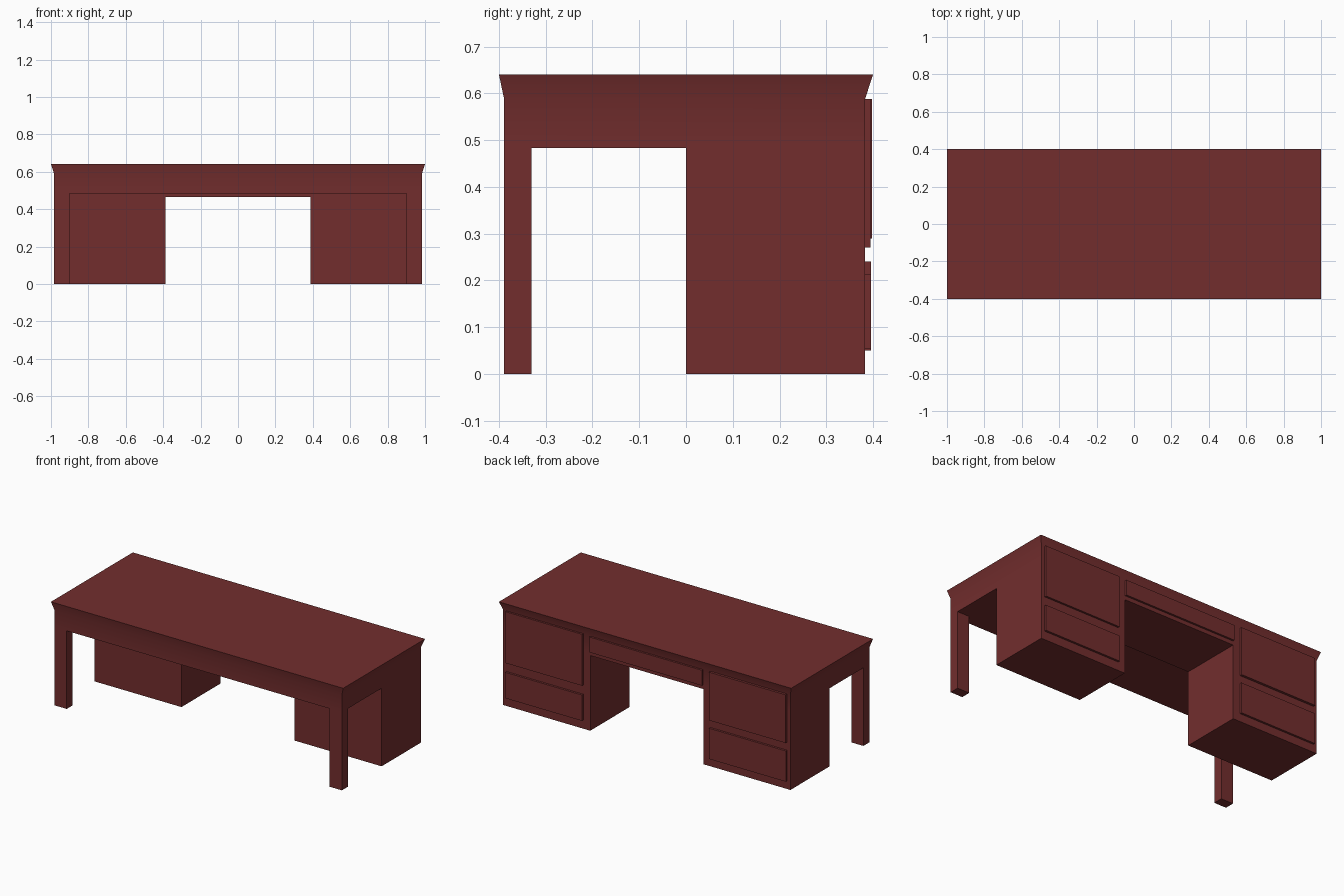
import bpy
import bmesh

cube = bpy.data.objects.get("Cube")
if cube:
    bpy.data.objects.remove(cube, do_unlink=True)

# One dark red wood for the whole desk
wood = bpy.data.materials.new("dark_red_wood")
wood.use_nodes = True
color = (0.17, 0.027, 0.027, 1)
wood.diffuse_color = color
wood.node_tree.nodes["Principled BSDF"].inputs["Base Color"].default_value = color


def loft(name, rings):
    """Closed solid through rectangles given as (x0, x1, y0, y1, z)."""
    bm = bmesh.new()
    loops = [[bm.verts.new((x, y, z)) for x, y in
              ((x0, y0), (x1, y0), (x1, y1), (x0, y1))]
             for x0, x1, y0, y1, z in rings]
    bm.faces.new(loops[0][::-1])
    bm.faces.new(loops[-1])
    for low, high in zip(loops, loops[1:]):
        for i in range(4):
            j = (i + 1) % 4
            bm.faces.new((low[i], low[j], high[j], high[i]))
    bmesh.ops.recalc_face_normals(bm, faces=bm.faces)
    mesh = bpy.data.meshes.new(name)
    bm.to_mesh(mesh)
    bm.free()
    mesh.materials.append(wood)
    obj = bpy.data.objects.new(name, mesh)
    bpy.context.collection.objects.link(obj)
    return obj


def box(name, x, y, z):
    x = sorted(x)
    return loft(name, [(*x, *y, level) for level in z])


SIDE, FRONT, BACK = 0.983, -0.389, 0.383
APRON, FLARE, TOP = 0.483, 0.588, 0.64

# Apron and flared desktop
desktop = loft("desktop", [(-SIDE, SIDE, FRONT, BACK, APRON),
                           (-SIDE, SIDE, FRONT, BACK, FLARE),
                           (-1, 1, -0.4, 0.4, TOP)])
bpy.context.view_layer.objects.active = desktop
desktop.select_set(True)
bpy.ops.object.shade_smooth_by_angle(angle=0.52)

# Legs and drawer pedestals on both sides
for side, s in (("left", 1), ("right", -1)):
    box(side + "_leg", (s * 0.9, s * SIDE), (FRONT, -0.33), (0, APRON))
    box(side + "_pedestal", (s * 0.387, s * SIDE), (0, BACK), (0, APRON))

# Rail under the middle drawer
box("kneehole_rail", (-0.387, 0.387), (0, BACK), (0.465, APRON))

# Drawer fronts on the back face
drawers = [("left_upper_drawer", 0.435, 0.96, 0.395, 0.27, FLARE),
           ("left_lower_drawer", 0.435, 0.96, 0.396, 0.053, 0.213),
           ("right_upper_drawer", -0.96, -0.435, 0.398, 0.29, FLARE),
           ("right_lower_drawer", -0.96, -0.435, 0.396, 0.05, 0.24),
           ("middle_drawer", -0.385, 0.385, 0.395, 0.49, 0.585)]
for name, x0, x1, y, z0, z1 in drawers:
    box(name, (x0, x1), (BACK - 0.01, y), (z0, z1))
